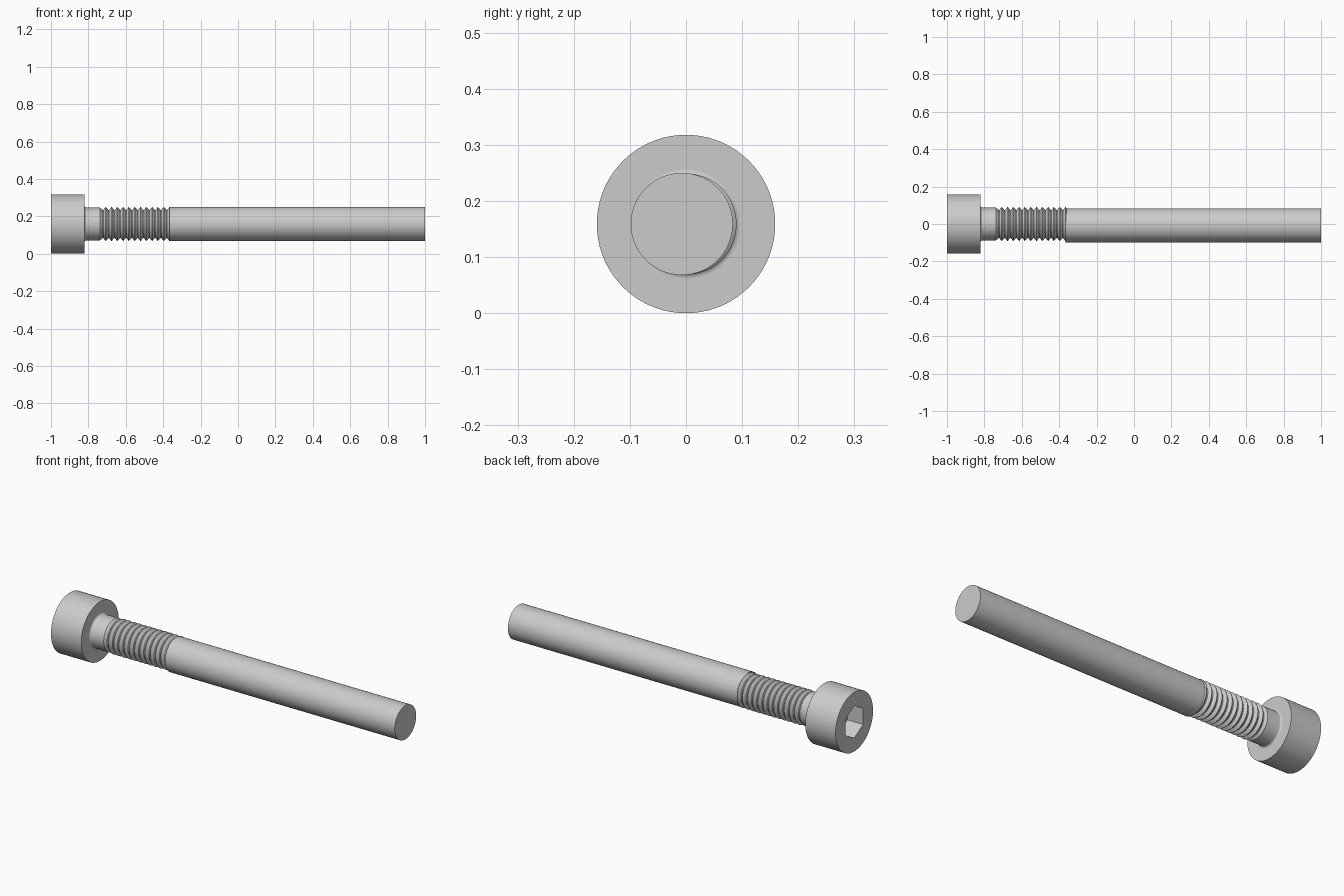
import bpy, bmesh, math

if "Cube" in bpy.data.objects:
    bpy.data.objects.remove(bpy.data.objects["Cube"], do_unlink=True)

SIDES = 72          # divisible by six, so the socket corners are exact
AXIS_Z = 0.159
HEAD_R = 0.159
NECK_R = 0.087
SOCKET_FLAT = 0.075  # half the width across flats

steel = bpy.data.materials.new("plain_steel")
steel.use_nodes = True
steel.diffuse_color = (0.6, 0.6, 0.6, 1)
steel.node_tree.nodes["Principled BSDF"].inputs["Base Color"].default_value = (0.6, 0.6, 0.6, 1)


def circle(radius):
    return lambda a: radius


def hexagon(flat):
    # Corner at the top, flats at the sides
    step = math.pi / 3
    return lambda a: flat / math.cos((a % step) - step / 2)


def turned(name, profile, y=0.0):
    """Closed solid turned about the x axis from (x, outline) stations."""
    bm = bmesh.new()
    rings = []
    for x, outline in profile:
        ring = []
        for i in range(SIDES):
            a = math.tau * i / SIDES
            r = outline(a)
            ring.append(bm.verts.new((x, y + r * math.sin(a), AXIS_Z + r * math.cos(a))))
        rings.append(ring)
    for low, high in zip(rings, rings[1:]):
        for i in range(SIDES):
            j = (i + 1) % SIDES
            bm.faces.new((low[i], low[j], high[j], high[i]))
    bm.faces.new(rings[0])
    bm.faces.new(rings[-1])
    bmesh.ops.recalc_face_normals(bm, faces=bm.faces)
    mesh = bpy.data.meshes.new(name)
    bm.to_mesh(mesh)
    bm.free()
    mesh.materials.append(steel)
    obj = bpy.data.objects.new(name, mesh)
    bpy.context.collection.objects.link(obj)
    bpy.ops.object.select_all(action="DESELECT")
    obj.select_set(True)
    bpy.context.view_layer.objects.active = obj
    bpy.ops.object.shade_smooth_by_angle(angle=math.radians(25))
    return obj


# Head with a hexagonal socket sunk into its end
turned("head", [
    (-0.906, hexagon(SOCKET_FLAT)),
    (-1.0, hexagon(SOCKET_FLAT)),
    (-1.0, circle(HEAD_R)),
    (-0.82, circle(HEAD_R)),
    (-0.82, circle(0.05)),
])

# Neck with a small fillet under the head, then the thread ridges
FILLET = 0.01
shank = [(-0.83, circle(NECK_R + FILLET))]
for k in range(6):
    a = math.pi / 2 * k / 5
    shank.append((-0.82 + FILLET * (1 - math.cos(a)),
                  circle(NECK_R + FILLET * (1 - math.sin(a)))))

THREAD_START, THREAD_END, TURNS = -0.737, -0.365, 12
pitch = (THREAD_END - THREAD_START) / TURNS
shank.append((THREAD_START, circle(NECK_R)))
for k in range(TURNS):
    x = THREAD_START + k * pitch
    shank += [(x + pitch * 0.4, circle(0.076)),
              (x + pitch * 0.55, circle(0.076)),
              (x + pitch * 0.92, circle(0.09)),
              (x + pitch, circle(0.09))]
shank.append((THREAD_END + 0.01, circle(0.076)))
turned("threaded_shank", shank)

# Long plain rod, set slightly off the axis of the head
turned("rod", [(THREAD_END, circle(0.091)), (1.0, circle(0.091))], y=-0.0075)
